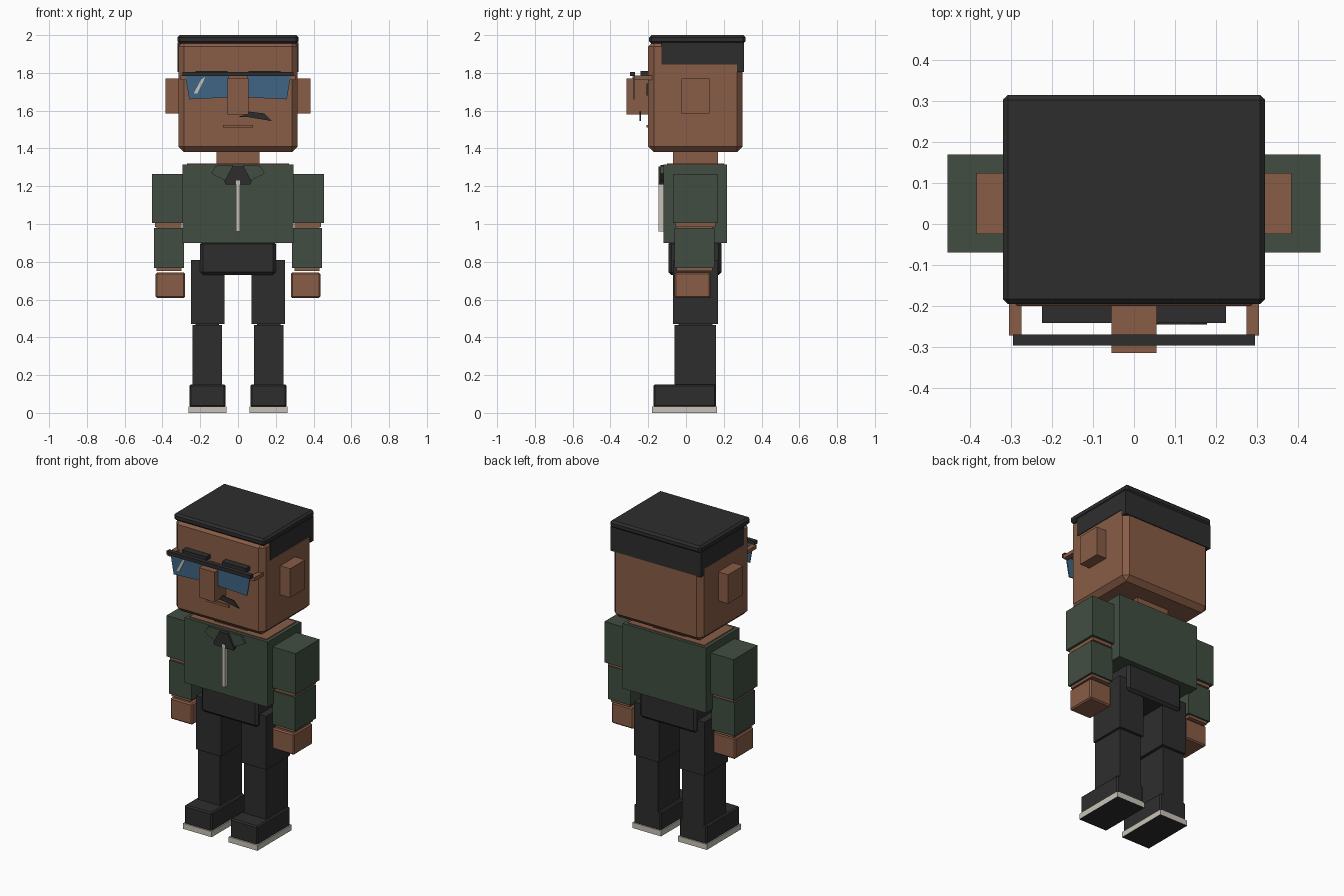
import bpy, bmesh
from mathutils import Vector

if "Cube" in bpy.data.objects:
    bpy.data.objects.remove(bpy.data.objects["Cube"], do_unlink=True)


def material(name, r, g, b):
    m = bpy.data.materials.new(name)
    m.use_nodes = True
    m.diffuse_color = (r, g, b, 1)
    m.node_tree.nodes["Principled BSDF"].inputs["Base Color"].default_value = (r, g, b, 1)
    return m


skin = material("skin brown", 0.25, 0.108, 0.062)
black = material("soft black", 0.027, 0.027, 0.027)
green = material("jacket green", 0.053, 0.076, 0.053)
blue = material("lens blue", 0.05, 0.13, 0.23)
cream = material("sole cream", 0.58, 0.55, 0.47)


def finish(name, bm, mat):
    bmesh.ops.recalc_face_normals(bm, faces=bm.faces)
    mesh = bpy.data.meshes.new(name)
    bm.to_mesh(mesh)
    bm.free()
    mesh.materials.append(mat)
    ob = bpy.data.objects.new(name, mesh)
    bpy.context.collection.objects.link(ob)
    return ob


def box(name, mat, x, y, z, bevel=0):
    """Box from (min, max) ranges, with an optional flat chamfer."""
    bm = bmesh.new()
    bmesh.ops.create_cube(bm, size=1)
    for v in bm.verts:
        v.co = Vector([(a + b) / 2 + c * (b - a) for (a, b), c in zip((x, y, z), v.co)])
    if bevel:
        bmesh.ops.bevel(bm, geom=bm.edges[:], offset=bevel, segments=1,
                        affect='EDGES', profile=0.5)
    return finish(name, bm, mat)


def plate(name, mat, points, y0, y1, side=1):
    """Front-facing outline in x and z, given depth along y."""
    bm = bmesh.new()
    face = bm.faces.new([bm.verts.new((side * px, y0, pz)) for px, pz in points])
    new = bmesh.ops.extrude_face_region(bm, geom=[face])["geom"]
    for v in new:
        if isinstance(v, bmesh.types.BMVert):
            v.co.y = y1
    return finish(name, bm, mat)


def pair(name, mat, x, y, z, bevel=0):
    box("left_" + name, mat, x, y, z, bevel)
    return box("right_" + name, mat, (-x[1], -x[0]), y, z, bevel)


# Head, ears, neck
box("head", skin, (-.315, .315), (-.2, .3), (1.38, 1.97), .03)
pair("ear", skin, (.3, .385), (-.025, .125), (1.585, 1.77))
box("neck", skin, (-.115, .115), (-.07, .17), (1.3, 1.4))

# Hair: cap, side bands and back band
box("hair_cap", black, (-.32, .32), (-.195, .315), (1.955, 2), .012)
pair("hair_side", black, (.28, .319), (-.13, .3), (1.845, 1.96))
box("hair_back", black, (-.319, .319), (.27, .306), (1.805, 1.96))

# Face
box("nose", skin, (-.055, .055), (-.315, -.19), (1.58, 1.77))
box("mouth", skin, (-.08, .08), (-.21, -.19), (1.51, 1.525))
pair("eyebrow", black, (.055, .225), (-.242, -.19), (1.785, 1.81))
pair("eye", black, (.09, .17), (-.209, -.19), (1.68, 1.745))
plate("moustache", black, [(0, 1.568), (.03, 1.575), (.06, 1.595), (.14, 1.585),
                           (.178, 1.545), (.12, 1.555), (.06, 1.565)], -.245, -.238)

# Glasses
box("glasses_bar", black, (-.295, .295), (-.297, -.27), (1.783, 1.806))
pair("glasses_temple", skin, (.275, .305), (-.272, -.18), (1.762, 1.785))
for label, side in (("left", 1), ("right", -1)):
    plate(label + "_lens", blue, [(.05, 1.785), (.28, 1.785), (.258, 1.66), (.055, 1.67)],
          -.279, -.272, side)
plate("lens_glint", cream, [(-.235, 1.69), (-.215, 1.692), (-.172, 1.78), (-.195, 1.765)],
      -.283, -.278)

# Torso: body shows as a thin rim above the jacket
box("body", skin, (-.27, .27), (-.1, .2), (.92, 1.319))
box("jacket", green, (-.293, .293), (-.12, .218), (.9, 1.314))
box("zip", cream, (-.01, .01), (-.145, -.11), (.96, 1.23))
plate("collar_knot", black, [(-.03, 1.305), (.03, 1.305), (.072, 1.225), (.065, 1.21),
                             (-.065, 1.21), (-.072, 1.225)], -.145, -.11)
for label, side in (("left", 1), ("right", -1)):
    plate(label + "_collar", green, [(.025, 1.312), (.118, 1.308), (.142, 1.268),
                                     (.07, 1.23)], -.134, -.11, side)

# Arms
pair("upper_arm", skin, (.3, .44), (-.055, .155), (.985, 1.25))
pair("upper_sleeve", green, (.285, .455), (-.07, .17), (1.005, 1.265))
pair("forearm", skin, (.3, .432), (-.05, .14), (.75, .99))
pair("lower_sleeve", green, (.285, .445), (-.06, .15), (.767, .98))
pair("hand", skin, (.28, .436), (-.06, .13), (.608, .743), .008)

# Hips and legs
box("hips", black, (-.2, .2), (-.092, .188), (.73, .91), .015)
pair("thigh", black, (.072, .248), (-.07, .17), (.47, .81))
pair("shin", black, (.085, .24), (-.062, .16), (.14, .465))
box("knee_core_left", black, (.1, .225), (-.04, .14), (.45, .5))
box("knee_core_right", black, (-.225, -.1), (-.04, .14), (.45, .5))
pair("shoe", black, (.065, .258), (-.173, .16), (.03, .15), .008)
pair("sole", cream, (.06, .262), (-.179, .165), (0, .035))

# Dark tread under the soles
for label in ("left_sole", "right_sole"):
    mesh = bpy.data.objects[label].data
    mesh.materials.append(black)
    for f in mesh.polygons:
        if f.normal.z < -.5:
            f.material_index = 1
